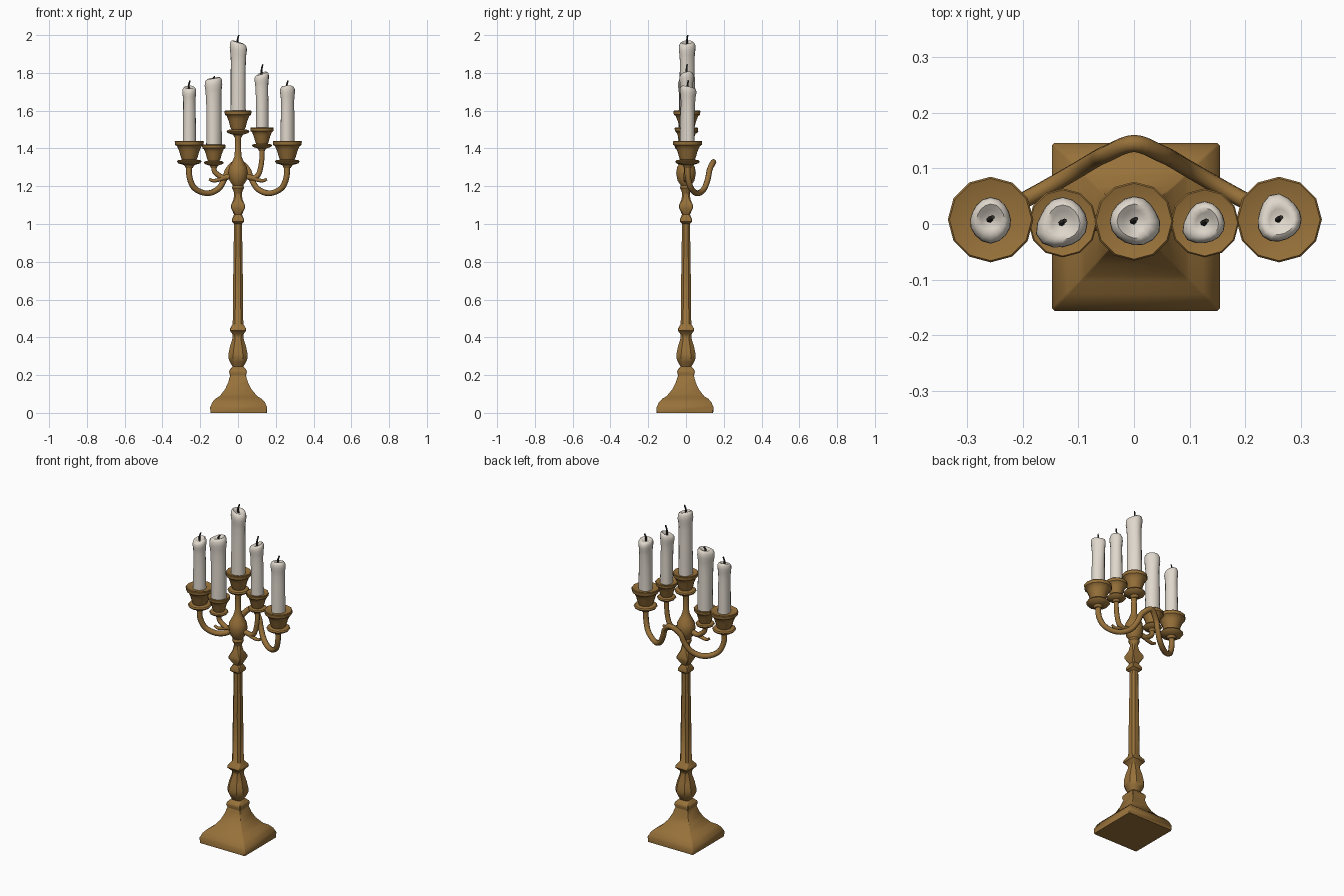
import bpy, bmesh, math, random
from mathutils import Vector

if "Cube" in bpy.data.objects:
    bpy.data.objects.remove(bpy.data.objects["Cube"])

random.seed(4)


def material(name, color):
    m = bpy.data.materials.new(name)
    m.diffuse_color = (*color, 1)
    m.use_nodes = True
    m.node_tree.nodes["Principled BSDF"].inputs["Base Color"].default_value = m.diffuse_color
    return m


BRASS = material("aged brass", (0.31, 0.165, 0.042))
WAX = material("ivory wax", (0.74, 0.68, 0.60))
CHAR = material("charred wick", (0.03, 0.027, 0.022))


def loft(name, rings, mat, angle=40):
    """Skin a stack of equal-sized rings and cap both ends."""
    bm = bmesh.new()
    loops = [[bm.verts.new(p) for p in ring] for ring in rings]
    n = len(loops[0])
    for a, b in zip(loops, loops[1:]):
        for i in range(n):
            j = (i + 1) % n
            bm.faces.new((a[i], a[j], b[j], b[i]))
    bm.faces.new(loops[0][::-1])
    bm.faces.new(loops[-1])
    bmesh.ops.recalc_face_normals(bm, faces=bm.faces)
    mesh = bpy.data.meshes.new(name)
    bm.to_mesh(mesh)
    bm.free()
    ob = bpy.data.objects.new(name, mesh)
    bpy.context.collection.objects.link(ob)
    mesh.materials.append(mat)
    bpy.ops.object.select_all(action='DESELECT')
    ob.select_set(True)
    bpy.context.view_layer.objects.active = ob
    bpy.ops.object.shade_smooth_by_angle(angle=math.radians(angle))
    return ob


def square_ring(x, y, z, h, cut):
    """Square of half-width h with corners cut by the fraction cut."""
    c = h * (1 - cut)
    return [Vector((x + px, y + py, z)) for px, py in
            ((h, -c), (h, c), (c, h), (-c, h), (-h, c), (-h, -c), (-c, -h), (c, -h))]


def round_ring(x, y, z, r, n=12):
    return [Vector((x + r * math.cos(math.tau * i / n), y + r * math.sin(math.tau * i / n), z))
            for i in range(n)]


def tube(name, points, radii, mat, n=8, steps=5):
    """Sweep a circle along a smooth path through the points."""
    pts = [Vector(p) for p in points]
    ext = [2 * pts[0] - pts[1]] + pts + [2 * pts[-1] - pts[-2]]
    path, rad = [], []
    for k in range(len(pts) - 1):
        a, b, c, d = ext[k:k + 4]
        for s in range(steps):
            t = s / steps
            path.append(0.5 * (2 * b + (c - a) * t + (2 * a - 5 * b + 4 * c - d) * t * t
                               + (3 * b - a - 3 * c + d) * t ** 3))
            rad.append(radii[0] + (radii[1] - radii[0]) * (k + t) / (len(pts) - 1))
    path.append(pts[-1])
    rad.append(radii[1])
    rings, side = [], None
    for i, p in enumerate(path):
        tan = (path[min(i + 1, len(path) - 1)] - path[max(i - 1, 0)]).normalized()
        if side is None:
            side = tan.orthogonal()
        side = (side - tan * side.dot(tan)).normalized()
        up = tan.cross(side)
        rings.append([p + rad[i] * (side * math.cos(math.tau * j / n) + up * math.sin(math.tau * j / n))
                      for j in range(n)])
    return loft(name, rings, mat, 60)


# Square flared foot
foot = [(0, .15), (.03, .151), (.042, .145), (.055, .14), (.075, .122), (.088, .1), (.10, .09),
        (.125, .07), (.16, .053), (.2, .041)]
loft("foot", [square_ring(.004 * (1 - z / .2), -.006 * (1 - z / .2), z, h, .03) for z, h in foot], BRASS)

# Column: square knops blending into an octagonal shaft
column = [(.19, .04, .05), (.215, .047, .05), (.228, .044, .05), (.245, .029, .4), (.27, .043, .5),
          (.29, .051, .5), (.31, .051, .5), (.35, .043, .5), (.395, .029, .5), (.415, .028, .3),
          (.435, .043, .06), (.447, .042, .06), (.47, .028, .45), (.75, .025, .5), (1.0, .021, .5),
          (1.012, .032, .06), (1.025, .032, .06), (1.05, .021, .4), (1.085, .037, .06),
          (1.10, .037, .06), (1.13, .024, .3), (1.165, .019, .5)]
loft("column", [square_ring(0, 0, *row) for row in column], BRASS)

# Urn and neck carrying the centre cup
urn = [(1.15, .018), (1.175, .024), (1.19, .032), (1.205, .028), (1.23, .045), (1.27, .052), (1.30, .047),
       (1.33, .03), (1.36, .018), (1.44, .015), (1.475, .018), (1.49, .022)]
loft("urn", [round_ring(0, 0, z, r) for z, r in urn], BRASS)

# Cup profile: height below rim, radius as a fraction of the rim
cup = [(-.15, .25), (-.135, .35), (-.125, .76), (-.115, .85), (-.108, .78), (-.104, .5), (-.09, .58),
       (-.06, .68), (-.045, .76), (-.03, .84), (-.022, .98), (-.004, 1), (0, .96), (-.008, .62)]


def add_cup(label, x, y, rim, r, h=1.0):
    loft(label + "_cup", [round_ring(x, y, rim + dz * h, r * f) for dz, f in cup], BRASS)


def add_candle(label, x, y, base, top, r, wick, lean, drip):
    """Wax with uneven sides, a swollen lip, a slanted hollow top and a bent wick."""
    n, rings = 16, []
    height = top - base
    ph = random.uniform(0, 6)
    levels = [(0, 1.03), (.3, 1), (.55, .97), (.72, .95), (.82, 1.0), (.89, 1.08),
              (.95, 1.06), (.985, .93), (1.0, .75), (.985, .5), (.965, .2)]
    for t, f in levels:
        ring = []
        for i in range(n):
            a = math.tau * i / n
            lump = 1 + .04 * math.sin(3 * a + ph + 2 * t) + .03 * math.sin(2 * a - ph)
            run = .16 * max(0, math.cos(a - drip)) ** 6 * max(0, min(1, (t - .45) * 4))
            rr = r * f * (lump + run * (f > .8))
            slant = lean * math.cos(a - drip - math.pi) * max(0, t - .7) / .3 * min(1, f)
            ring.append(Vector((x + rr * math.cos(a), y + rr * math.sin(a),
                                base + height * t - abs(lean) * max(0, t - .7) / .3 + slant)))
        rings.append(ring)
    loft(label + "_candle", rings, WAX, 60)
    z = top - abs(lean) - .02
    tube(label + "_wick", [(x, y, z), (x - .003, y, (z + wick) / 2), (x + .004, y + .004, wick)],
         (.006, .004), CHAR, 6, 3)


# label, x, y, cup rim height, cup radius, candle top, candle radius, wick tip, slant, drip direction
PLACES = [("outer_left", -.258, .008, 1.44, .077, 1.735, .035, 1.76, .010, -1.6),
          ("inner_left", -.128, .002, 1.42, .062, 1.78, .041, 1.782, .007, 3.6),
          ("centre", 0, .005, 1.60, .071, 1.975, .040, 2.0, .012, -.2),
          ("inner_right", .127, .002, 1.51, .062, 1.81, .034, 1.845, .012, -2.6),
          ("outer_right", .261, .008, 1.44, .077, 1.735, .037, 1.76, .007, 1.8)]
for label, x, y, rim, r, top, cr, wick, lean, drip in PLACES:
    add_cup(label, x, y, rim, r, .82 if label.startswith("inner") else .95)
    add_candle(label, x, y, rim - .02, top, cr, wick, lean, drip)

# One long arm sweeps behind the urn and joins both outer cups
half = [(.259, .008, 1.31), (.257, .01, 1.25), (.235, .024, 1.195), (.19, .047, 1.167), (.145, .072, 1.165),
        (.10, .098, 1.19), (.07, .116, 1.24), (.05, .126, 1.29)]
arm = [(-x, y, z) for x, y, z in half] + [(0, .145, 1.328)] + half[::-1]
tube("outer_arm", arm, (.0155, .0155), BRASS)

# Short inner arms, each with a curled tip
for label, s, z0 in (("left", -1, 1.31), ("right", 1, 1.41)):
    tube("inner_arm_" + label,
         [(s * .127, .002, z0), (s * .125, .002, z0 - (z0 - 1.25) * .5), (s * .108, .002, 1.262),
          (s * .075, .002, 1.245), (s * .02, 0, 1.26)], (.013, .015), BRASS)
    tube("curled_tip_" + label,
         [(s * .06, 0, 1.25), (s * .10, -.002, 1.235), (s * .13, -.003, 1.229), (s * .153, -.003, 1.238)],
         (.013, .007), BRASS)
